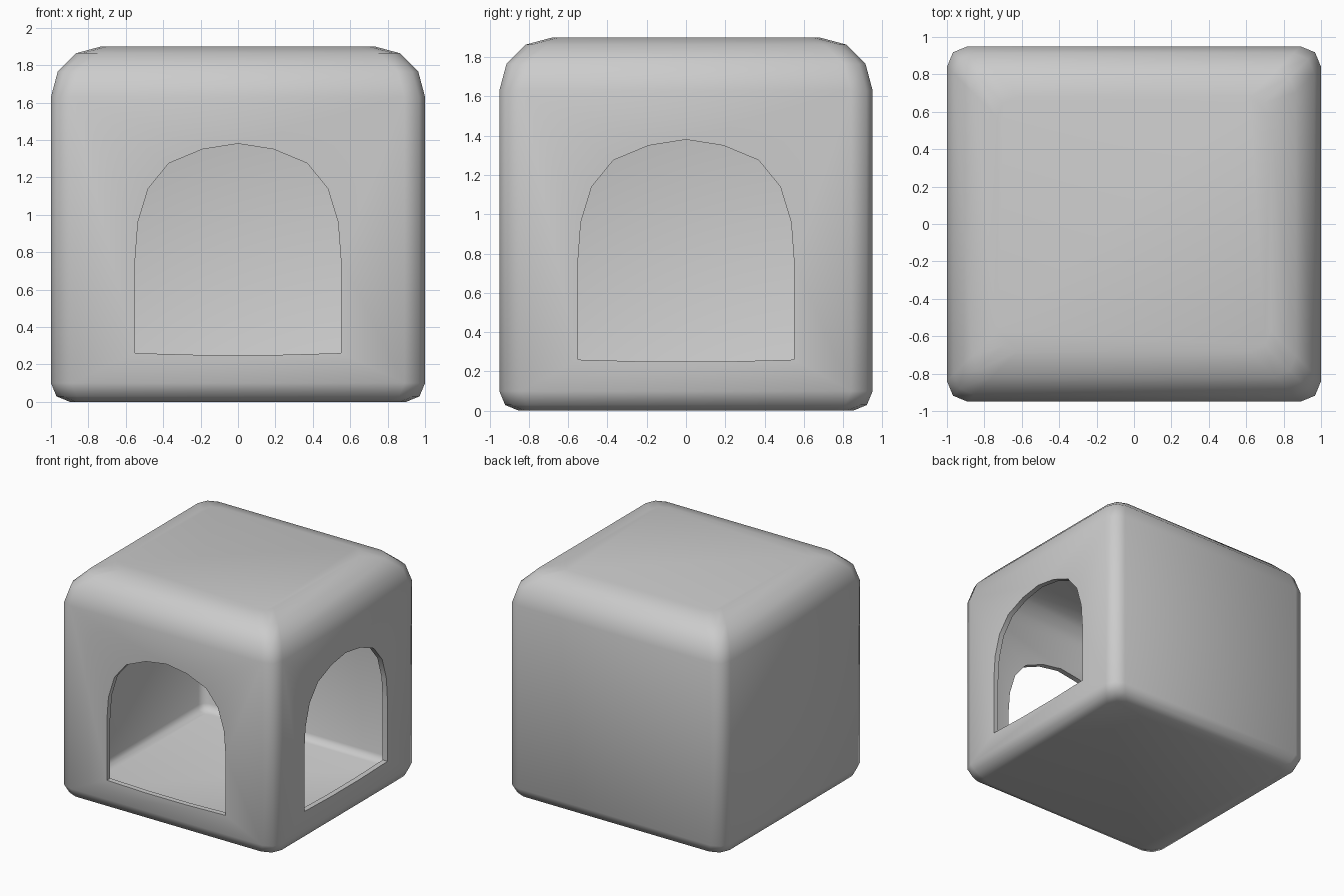
import bpy, bmesh
from math import cos, sin, pi, radians

if "Cube" in bpy.data.objects:
    bpy.data.objects.remove(bpy.data.objects["Cube"])

T = 0.045  # wall thickness


def new_object(name, bm):
    bmesh.ops.recalc_face_normals(bm, faces=bm.faces)
    mesh = bpy.data.meshes.new(name)
    bm.to_mesh(mesh)
    bm.free()
    ob = bpy.data.objects.new(name, mesh)
    bpy.context.collection.objects.link(ob)
    return ob


def arc(n):
    return [(cos(pi / 2 * i / n), sin(pi / 2 * i / n)) for i in range(n + 1)]


def rounded_box(name, t):
    """Rounded box, every surface moved inward by t."""
    top, low, corner = 0.27 - t, 0.10 - t, 0.11 - t
    # (inset, height) profile: small lower bevel, wide upper bevel
    prof = [(low * (1 - c), t + low * (1 - s)) for c, s in reversed(arc(2))]
    prof += [(top * (1 - c), 1.9 - t - top * (1 - s)) for c, s in arc(3)]
    bm = bmesh.new()
    rings = []
    for d, z in prof:
        ring = []
        cx, cy = 1 - t - d - corner, 0.95 - t - d - corner
        for k, (sx, sy) in enumerate([(1, 1), (-1, 1), (-1, -1), (1, -1)]):
            for i in range(3):
                a = pi / 2 * (k + i / 2)
                ring.append(bm.verts.new((sx * cx + corner * cos(a),
                                          sy * cy + corner * sin(a), z)))
        rings.append(ring)
    for a, b in zip(rings, rings[1:]):
        for i in range(12):
            j = (i + 1) % 12
            bm.faces.new((a[i], a[j], b[j], b[i]))
    bm.faces.new(rings[0])
    bm.faces.new(rings[-1])
    return new_object(name, bm)


def arch_cutter(name, place):
    """Arched door prism; place(u, depth, z) maps to world space."""
    half = [(0.19, 0.25), (0.55, 0.26), (0.55, 0.76), (0.535, 0.96),
            (0.48, 1.14), (0.37, 1.275), (0.19, 1.35)]
    pts = half + [(0, 1.38)] + [(-u, z) for u, z in reversed(half)]
    bm = bmesh.new()
    a = [bm.verts.new(place(u, 0.6, z)) for u, z in pts]
    b = [bm.verts.new(place(u, 1.3, z)) for u, z in pts]
    for i in range(len(pts)):
        j = (i + 1) % len(pts)
        bm.faces.new((a[i], a[j], b[j], b[i]))
    bm.faces.new(a)
    bm.faces.new(b)
    return new_object(name, bm)


# Hollow house shell with arched doors in the front and right walls
shell = rounded_box("house_shell", 0)
cutters = [rounded_box("inside_cutter", T),
           arch_cutter("front_door_cutter", lambda u, d, z: (u, -d, z)),
           arch_cutter("right_door_cutter", lambda u, d, z: (d, u, z))]
bpy.ops.object.select_all(action='DESELECT')
bpy.context.view_layer.objects.active = shell
shell.select_set(True)
for c in cutters:
    c.hide_render = True
    m = shell.modifiers.new(c.name, 'BOOLEAN')
    m.operation = 'DIFFERENCE'
    m.solver = 'EXACT'
    m.object = c
    bpy.ops.object.modifier_apply(modifier=m.name)
for c in cutters:
    bpy.data.objects.remove(c)

bpy.ops.object.shade_smooth_by_angle(angle=radians(50))
